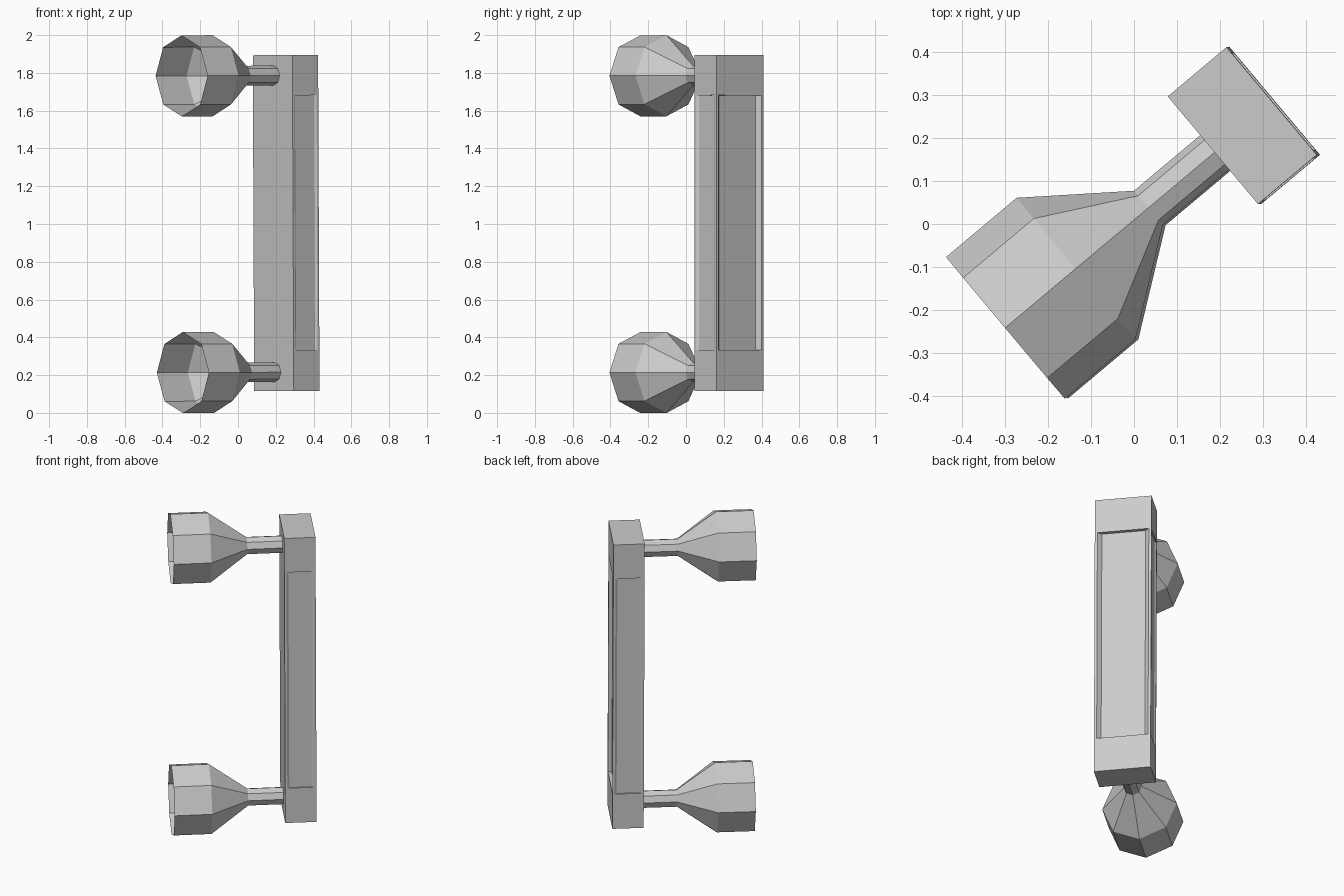
import bpy
import bmesh
from math import cos, sin, pi, radians
from mathutils import Matrix

cube = bpy.data.objects.get("Cube")
if cube:
    bpy.data.objects.remove(cube, do_unlink=True)

# One plain grey material
grey = bpy.data.materials.new("plain grey")
grey.use_nodes = True
colour = (0.6, 0.6, 0.6, 1)
grey.diffuse_color = colour
grey.node_tree.nodes["Principled BSDF"].inputs["Base Color"].default_value = colour

# The model is turned about z and leans very slightly about mid height
LEAN = (Matrix.Translation((0, 0, 1)) @ Matrix.Rotation(-0.0042, 4, 'Y')
        @ Matrix.Translation((0, 0, -1)))
PLACE = LEAN @ Matrix.Rotation(radians(40), 4, 'Z')


def loft(name, rings, caps):
    """Join a list of closed rings with quads, optionally capping the ends."""
    bm = bmesh.new()
    loops = [[bm.verts.new(p) for p in ring] for ring in rings]
    for a, b in zip(loops, loops[1:]):
        n = len(a)
        for i in range(n):
            j = (i + 1) % n
            bm.faces.new((a[i], a[j], b[j], b[i]))
    if caps:
        bm.faces.new(loops[0][::-1])
        bm.faces.new(loops[-1])
    bm.transform(PLACE)
    mesh = bpy.data.meshes.new(name)
    bm.to_mesh(mesh)
    bm.free()
    mesh.materials.append(grey)
    obj = bpy.data.objects.new(name, mesh)
    bpy.context.collection.objects.link(obj)
    return obj


def upright(name, outline, low, high, caps):
    return loft(name, [[(x, y, z) for x, y in outline] for z in (low, high)], caps)


# Post size: inner and outer faces, half width and middle
INNER, OUTER, HALF, MID = 0.253, 0.431, 0.163, 0.011
Z_ENDS = (0.115, 0.332, 1.68, 1.893)

block = [(INNER, MID - HALF), (OUTER, MID - HALF),
         (OUTER, MID + HALF), (INNER, MID + HALF)]
upright("lower_end_block", block, Z_ENDS[0], Z_ENDS[1], True)
upright("upper_end_block", block, Z_ENDS[2], Z_ENDS[3], True)

# Shaft with recessed panels on the outer face and both sides
half_outline = [(INNER, -HALF), (INNER + 0.012, -HALF),
                (INNER + 0.024, -HALF + 0.008), (OUTER - 0.024, -HALF + 0.008),
                (OUTER - 0.012, -HALF), (OUTER, -HALF),
                (OUTER, -HALF + 0.015), (OUTER - 0.022, -HALF + 0.037)]
outline = half_outline + [(x, -y) for x, y in reversed(half_outline)]
upright("recessed_shaft", [(x, y + MID) for x, y in outline],
        Z_ENDS[1], Z_ENDS[2], False)

# Eight-sided open horns on thin rods: distance along the axis, radius
PROFILE = [(-0.381, 0.2145), (-0.167, 0.2145), (0.052, 0.052), (0.256, 0.052)]
for name, height in (("lower_horn", 0.2145), ("upper_horn", 1.7855)):
    rings = [[(x, 0.005 + r * cos(k * pi / 4), height + r * sin(k * pi / 4))
              for k in range(8)] for x, r in PROFILE]
    loft(name, rings, False)
